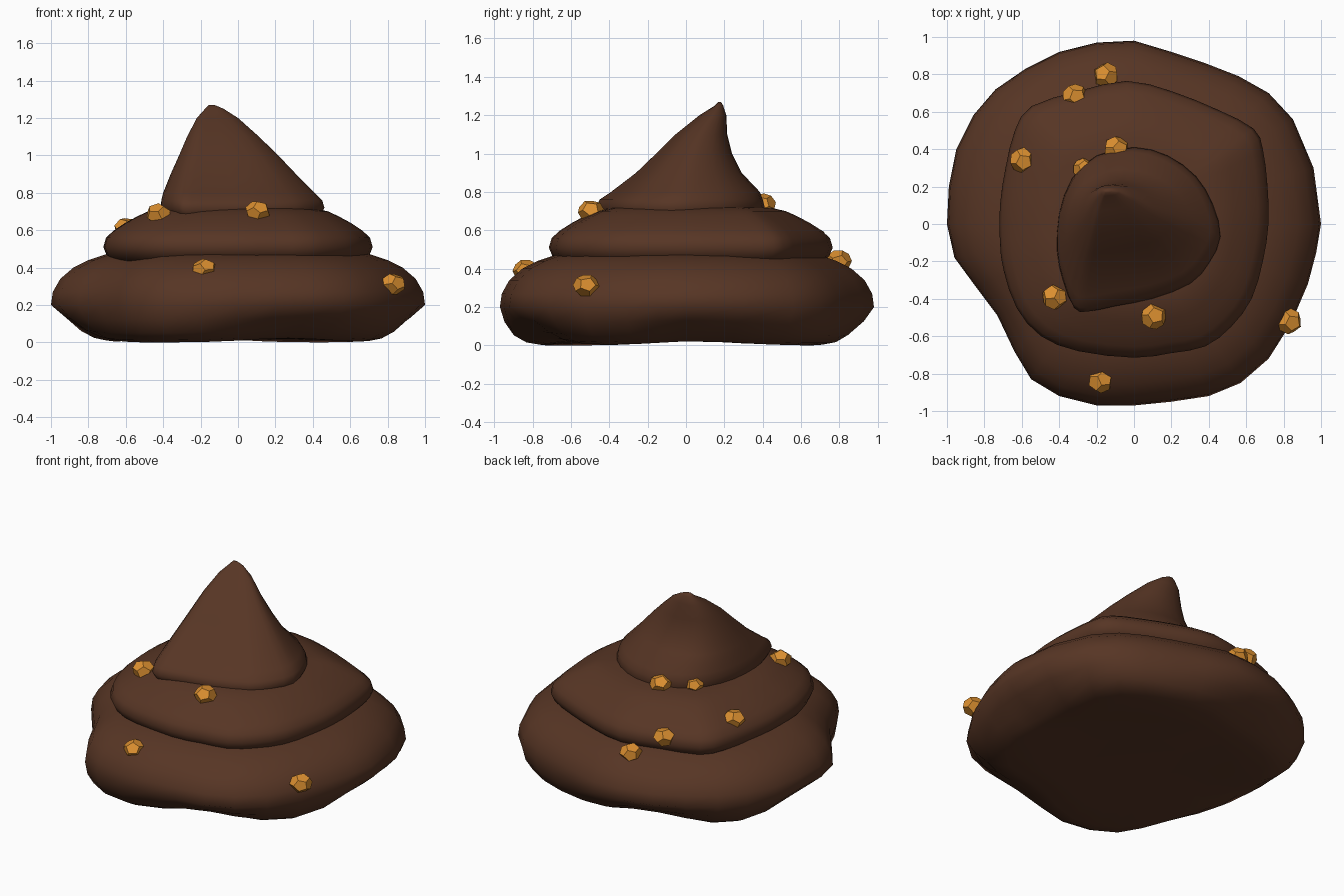
import bpy, bmesh, math, random
from mathutils import Vector, Euler

if "Cube" in bpy.data.objects:
    bpy.data.objects.remove(bpy.data.objects["Cube"])

random.seed(4)


def material(name, color):
    m = bpy.data.materials.new(name)
    m.diffuse_color = color
    m.use_nodes = True
    m.node_tree.nodes["Principled BSDF"].inputs["Base Color"].default_value = m.diffuse_color
    return m


BROWN = material("brown", (0.095, 0.036, 0.018, 1))
GOLD = material("gold", (0.72, 0.28, 0.03, 1))


def finish(bm, name, mat, smooth):
    bmesh.ops.recalc_face_normals(bm, faces=bm.faces)
    for f in bm.faces:
        f.smooth = smooth
    me = bpy.data.meshes.new(name)
    bm.to_mesh(me)
    bm.free()
    me.materials.append(mat)
    ob = bpy.data.objects.new(name, me)
    bpy.context.collection.objects.link(ob)
    return ob


def refine(pts):
    """Double the points of a closed outline with a Catmull-Rom curve."""
    out, n = [], len(pts)
    for i in range(n):
        a, b, c, d = (Vector(pts[(i + k) % n]) for k in (-1, 0, 1, 2))
        out += [b, (9 * (b + c) - a - d) / 16]
    return out


def valley(angle):
    """Strength 0..1 of the hollows round the foot of the base."""
    total = 0
    for centre in (5, 108, 178, -68):
        d = (math.degrees(angle) - centre + 180) % 360 - 180
        total += math.exp(-(d / 24) ** 2)
    return min(total, 1)


def tier(name, outline, rings):
    """Loft an outline; each ring is z, centre x, half x, centre y, half y, hollow."""
    xs, ys = [p[0] for p in outline], [p[1] for p in outline]
    cx, cy = (max(xs) + min(xs)) / 2, (max(ys) + min(ys)) / 2
    hx, hy = (max(xs) - min(xs)) / 2, (max(ys) - min(ys)) / 2
    bm = bmesh.new()
    loops = []
    for z, ox, sx, oy, sy, hollow in rings:
        loop = []
        for x, y in outline:
            u, v = (x - cx) / hx, (y - cy) / hy
            k = hollow * valley(math.atan2(v, u))
            loop.append(bm.verts.new((ox + u * sx * (1 - k), oy + v * sy * (1 - k),
                                      z + 0.15 * k)))
        loops.append(loop)
    n = len(outline)
    for a, b in zip(loops, loops[1:]):
        for i in range(n):
            j = (i + 1) % n
            bm.faces.new((a[i], a[j], b[j], b[i]))
    for loop in (loops[0], loops[-1]):
        bm.faces.new(loop)
    return finish(bm, name, BROWN, True)


# Bottom tier: wide base with hollows at the foot and a dent at the front left
base = [(1, 0), (.96, .3), (.85, .56), (.72, .7), (.56, .79), (.38, .86), (.2, .92),
        (0, .98), (-.2, .97), (-.4, .92), (-.58, .83), (-.74, .72), (-.86, .58),
        (-.95, .4), (-.99, .2), (-1, 0), (-.96, -.18), (-.85, -.33), (-.73, -.49),
        (-.64, -.68), (-.55, -.83), (-.4, -.92), (-.2, -.97), (0, -.97), (.2, -.95),
        (.4, -.92), (.57, -.85), (.72, -.72), (.84, -.53), (.93, -.32), (.975, -.15)]
profile = [(.02, .3, 0), (.012, .58, .06), (0, .80, .15), (.012, .88, .17),
           (.05, .945, .14), (.12, .985, .07), (.20, 1, 0), (.27, .99, 0),
           (.34, .95, 0), (.40, .88, 0), (.44, .80, 0), (.47, .71, 0), (.485, .5, 0)]
tier("bottom_tier", base, [(z, 0, s, .005, s * .975, k) for z, s, k in profile])

# Middle tier
middle = [(.72, 0), (.715, .2), (.69, .4), (.64, .51), (.45, .61), (.2, .71), (-.04, .765),
          (-.3, .71), (-.55, .63), (-.64, .5), (-.69, .3), (-.72, .1), (-.72, -.1),
          (-.7, -.25), (-.63, -.45), (-.5, -.6), (-.3, -.68), (0, -.715), (.2, -.69),
          (.38, -.655), (.52, -.55), (.63, -.4), (.69, -.2)]
profile = [(.40, .8), (.43, .92), (.465, .975), (.51, 1), (.56, .98), (.60, .92),
           (.64, .835), (.675, .745), (.70, .67), (.715, .58), (.725, .4)]
tier("middle_tier", refine(middle), [(z, 0, .72 * s, .025, .74 * s, 0) for z, s in profile])

# Top tier: leaning peak
top = [(.46, -.07), (.42, .1), (.33, .25), (.18, .36), (0, .405), (-.2, .36), (-.33, .24),
       (-.4, .05), (-.41, -.15), (-.38, -.3), (-.32, -.45), (-.25, -.47), (-.1, -.44),
       (.1, -.40), (.3, -.32), (.4, -.21)]
tier("top_tier", refine(top), [
    (.66, .025, .41, -.03, .41, 0), (.72, .025, .437, -.03, .44, 0),
    (.76, .02, .43, -.025, .425, 0), (.80, .005, .405, -.003, .388, 0),
    (.90, -.025, .335, .015, .275, 0), (1.0, -.05, .265, .042, .198, 0),
    (1.1, -.08, .192, .08, .135, 0), (1.2, -.11, .11, .14, .07, 0),
    (1.25, -.127, .048, .172, .022, 0), (1.268, -.14, .018, .175, .008, 0)])


# Nuggets: slightly flattened twelve-sided lumps (dual of an icosahedron)
def nugget(name, pos, radius):
    ico = bmesh.new()
    bmesh.ops.create_icosphere(ico, subdivisions=1, radius=1)
    turn = Euler([random.uniform(0, 6.28) for _ in range(3)]).to_matrix()
    bm = bmesh.new()
    for f in ico.faces:
        p = turn @ f.calc_center_median().normalized() * radius
        p.z *= 0.85
        bm.verts.new(p + Vector(pos))
    ico.free()
    bmesh.ops.convex_hull(bm, input=bm.verts)
    bmesh.ops.dissolve_limit(bm, angle_limit=0.05, verts=bm.verts, edges=bm.edges)
    finish(bm, name, GOLD, False)


spots = [(-.18, -.835, .39), (.83, -.52, .312), (.105, -.495, .70), (-.425, -.39, .685),
         (-.595, .34, .61), (-.315, .68, .545), (-.15, .795, .44), (-.095, .40, .735),
         (-.27, .295, .735)]
for i, p in enumerate(spots):
    nugget(f"nugget_{i + 1}", p, .058 if i == 8 else .07)
